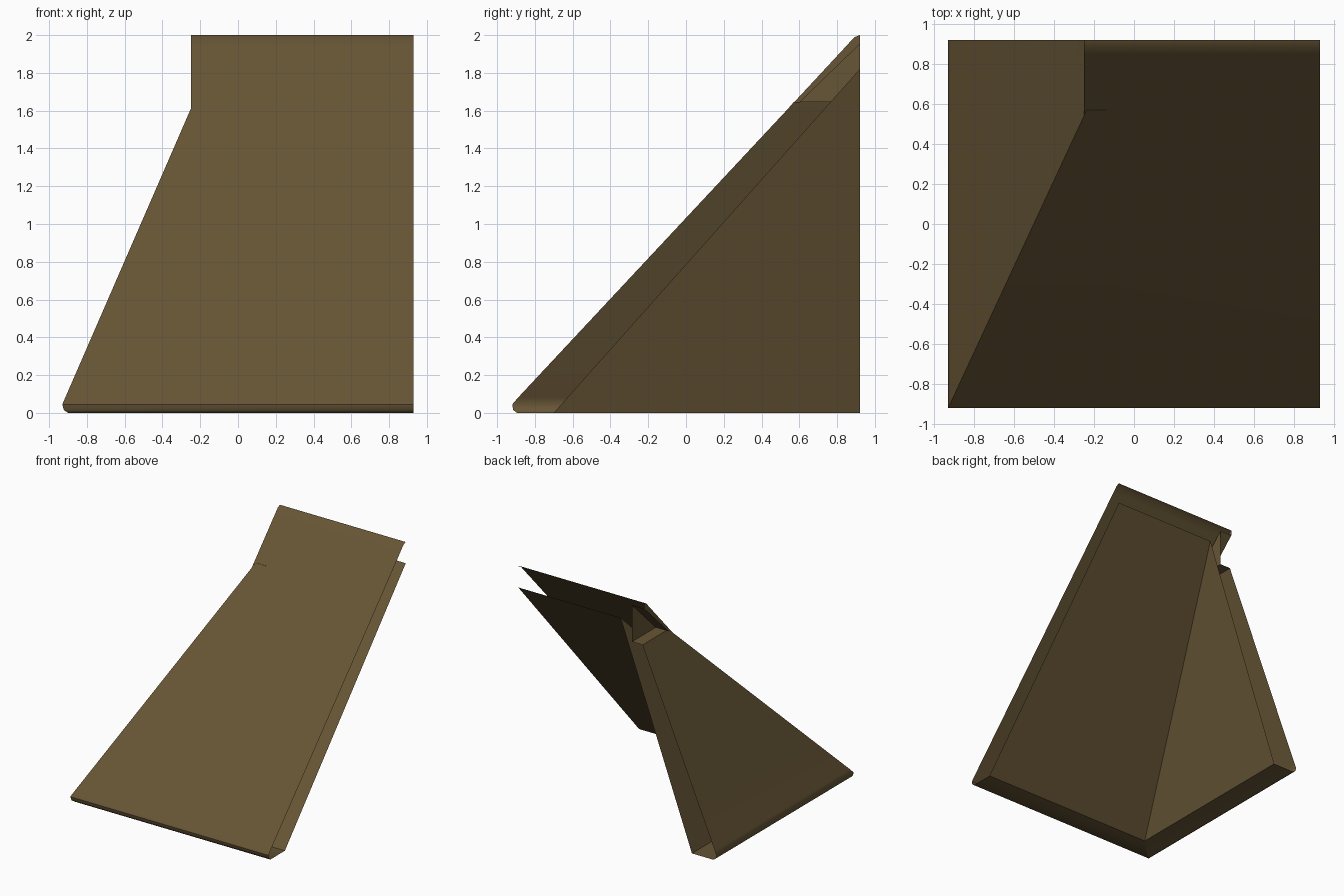
import bpy, bmesh, math
from mathutils import Vector

if "Cube" in bpy.data.objects:
    bpy.data.objects.remove(bpy.data.objects["Cube"])

RIGHT, BACK = 0.93, 0.92      # open ends of the roof corner
VERGE, WALL = -0.25, -0.137   # overhanging edge and recessed gable wall
LEDGE = 1.645                 # height of the clipped hip

mat = bpy.data.materials.new("brown_thatch")
mat.diffuse_color = (0.135, 0.092, 0.037, 1)
mat.use_nodes = True
mat.node_tree.nodes["Principled BSDF"].inputs["Base Color"].default_value = mat.diffuse_color


def finish(name, bm):
    """Weld, mark hard edges, and make the object."""
    bmesh.ops.remove_doubles(bm, verts=bm.verts, dist=0.0005)
    bm.normal_update()
    for f in bm.faces:
        f.smooth = True
    for e in bm.edges:
        if len(e.link_faces) == 2:
            e.smooth = e.calc_face_angle(0) < math.radians(48)
    me = bpy.data.meshes.new(name)
    bm.to_mesh(me)
    bm.free()
    me.materials.append(mat)
    ob = bpy.data.objects.new(name, me)
    bpy.context.collection.objects.link(ob)


def face(bm, pts):
    # skip repeated corners so a strip may end in a point
    keep = [p for i, p in enumerate(pts) if (Vector(p) - Vector(pts[i - 1])).length > 0.0005]
    bm.faces.new([bm.verts.new(p) for p in keep])


# Hip path: inner apex, inner corner, eave underside, rounded eave, hip top
hip = [(-0.03, BACK, 1.82), (-0.70, -0.70, 0), (-0.90, -0.895, 0),
       (-0.922, -0.915, 0.015), (-0.93, -0.92, 0.045),
       (-0.915, -0.89, 0.08), (VERGE, 0.54, 1.61)]
ridge = [(VERGE, 0.85, 1.944), (VERGE, 0.89, 1.988), (VERGE, BACK, 2.0)]
front_path = hip + ridge
side_path = hip + [(-0.237, 0.57, LEDGE)]

# Front slope (lining, eave and outer sheet), hollow and open at right and top
bm = bmesh.new()
for a, b in zip(front_path, front_path[1:]):
    face(bm, [a, (RIGHT, *a[1:]), (RIGHT, *b[1:]), b])
finish("front_roof_slope", bm)

# Left slope, hollow and open at the back
bm = bmesh.new()
for a, b in zip(side_path, side_path[1:]):
    face(bm, [a, b, (b[0], BACK, b[2]), (a[0], BACK, a[2])])
finish("side_roof_slope", bm)

# Small gable: ledge, recessed wall, underside and edge of the overhang
bm = bmesh.new()
low, high = (0.60, LEDGE), (BACK, 1.955)
face(bm, [(-0.237, 0.57, LEDGE), (WALL, 0.57, LEDGE), (WALL, BACK, LEDGE), (-0.237, BACK, LEDGE)])
face(bm, [(WALL, *low), (WALL, *high), (WALL, BACK, LEDGE)])
face(bm, [(VERGE, *low), (VERGE, *high), (WALL, *high), (WALL, *low)])
face(bm, [hip[-1]] + ridge + [(VERGE, *high), (VERGE, *low)])
finish("gable_notch", bm)
